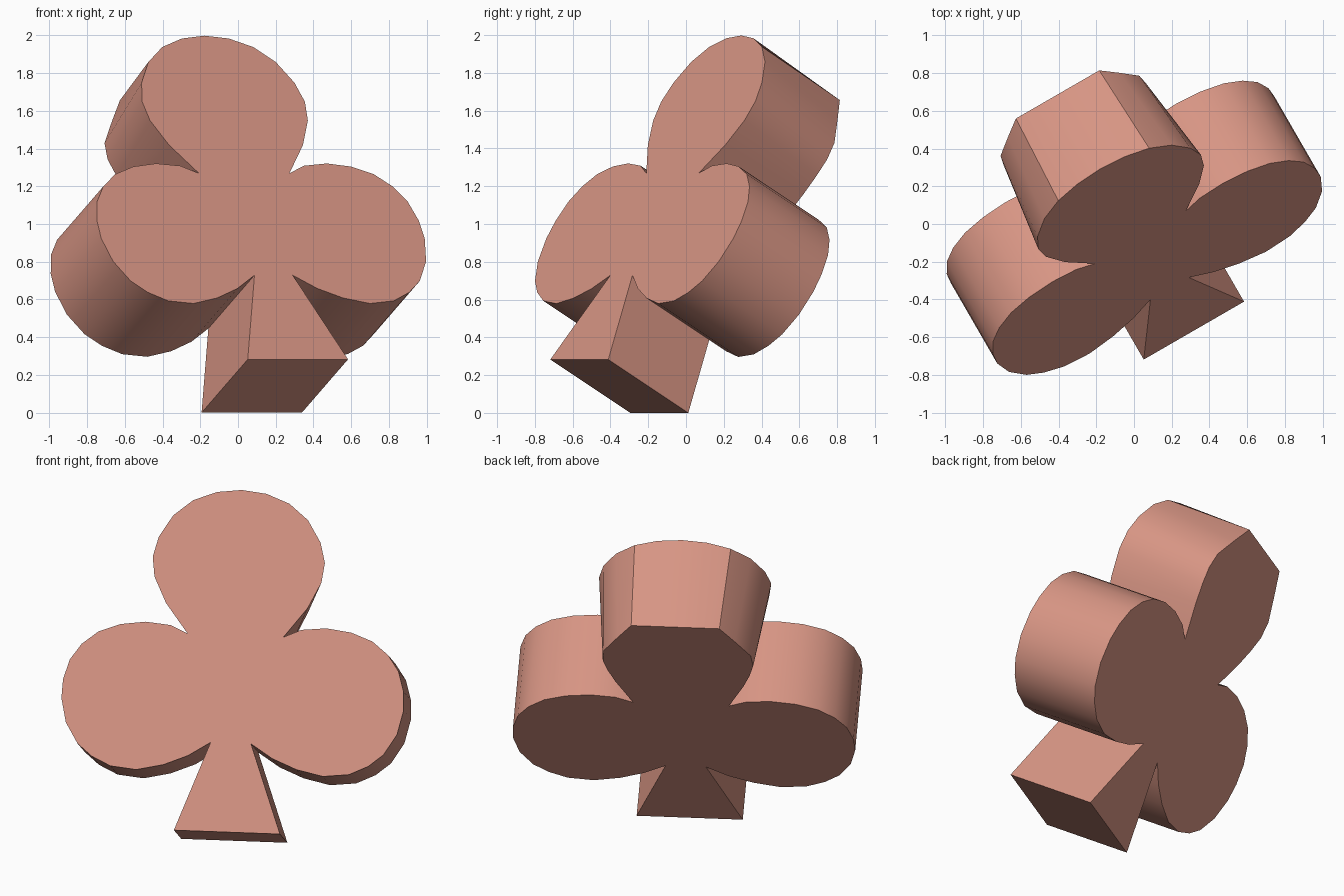
import bpy, bmesh, math
from mathutils import Matrix, Vector

if "Cube" in bpy.data.objects:
    bpy.data.objects.remove(bpy.data.objects["Cube"])

THICK = 0.565

# Right half of the outline: stem, side lobe (same on front and back)
side = [(0.307, 0), (0.117, 0.515), (0.244, 0.434), (0.385, 0.376), (0.54, 0.342),
        (0.69, 0.358), (0.80, 0.41), (0.885, 0.48), (0.958, 0.60), (0.99, 0.74),
        (0.985, 0.85), (0.951, 0.965), (0.886, 1.058), (0.792, 1.133),
        (0.667, 1.18), (0.522, 1.199), (0.379, 1.185), (0.277, 1.139)]
# Top lobe: round in front, plainer and flat-topped at the back
top_front = [(0.41, 1.312), (0.483, 1.462), (0.498, 1.577), (0.468, 1.693),
             (0.39, 1.82), (0.278, 1.912), (0.143, 1.964), (0, 1.981)]
top_back = [(0.37, 1.34), (0.41, 1.45), (0.435, 1.55), (0.425, 1.65),
            (0.34, 1.785), (0.255, 1.912), (0.143, 1.912), (0, 1.912)]


def mirrored(half):
    """Close a right half outline with its mirror image."""
    return half + [(-a, b) for a, b in reversed(half) if a > 0]


# Solid between the front and back outlines
bm = bmesh.new()
front = [bm.verts.new((a, 0, b)) for a, b in mirrored(side + top_front)]
back = [bm.verts.new((a, THICK, b)) for a, b in mirrored(side + top_back)]
bm.faces.new(front)
bm.faces.new(list(reversed(back)))
n = len(front)
for i in range(n):
    j = (i + 1) % n
    bm.faces.new((front[j], front[i], back[i], back[j]))
bmesh.ops.recalc_face_normals(bm, faces=bm.faces)

# Lean back 30 degrees and turn 30 degrees, resting on the rear stem edge
pose = (Matrix.Translation(Vector((0.3175, -0.565, THICK / 2)))
        @ Matrix.Rotation(math.radians(30), 4, 'Z')
        @ Matrix.Rotation(math.radians(-30), 4, 'X'))
bmesh.ops.transform(bm, matrix=pose, verts=bm.verts)

mesh = bpy.data.meshes.new("club_symbol")
bm.to_mesh(mesh)
bm.free()
mat = bpy.data.materials.new("salmon")
mat.diffuse_color = (0.68, 0.30, 0.23, 1)
mat.use_nodes = True
mat.node_tree.nodes["Principled BSDF"].inputs["Base Color"].default_value = mat.diffuse_color
mesh.materials.append(mat)
club = bpy.data.objects.new("club_symbol", mesh)
bpy.context.collection.objects.link(club)
bpy.context.view_layer.objects.active = club
club.select_set(True)
bpy.ops.object.shade_smooth_by_angle(angle=math.radians(35))
